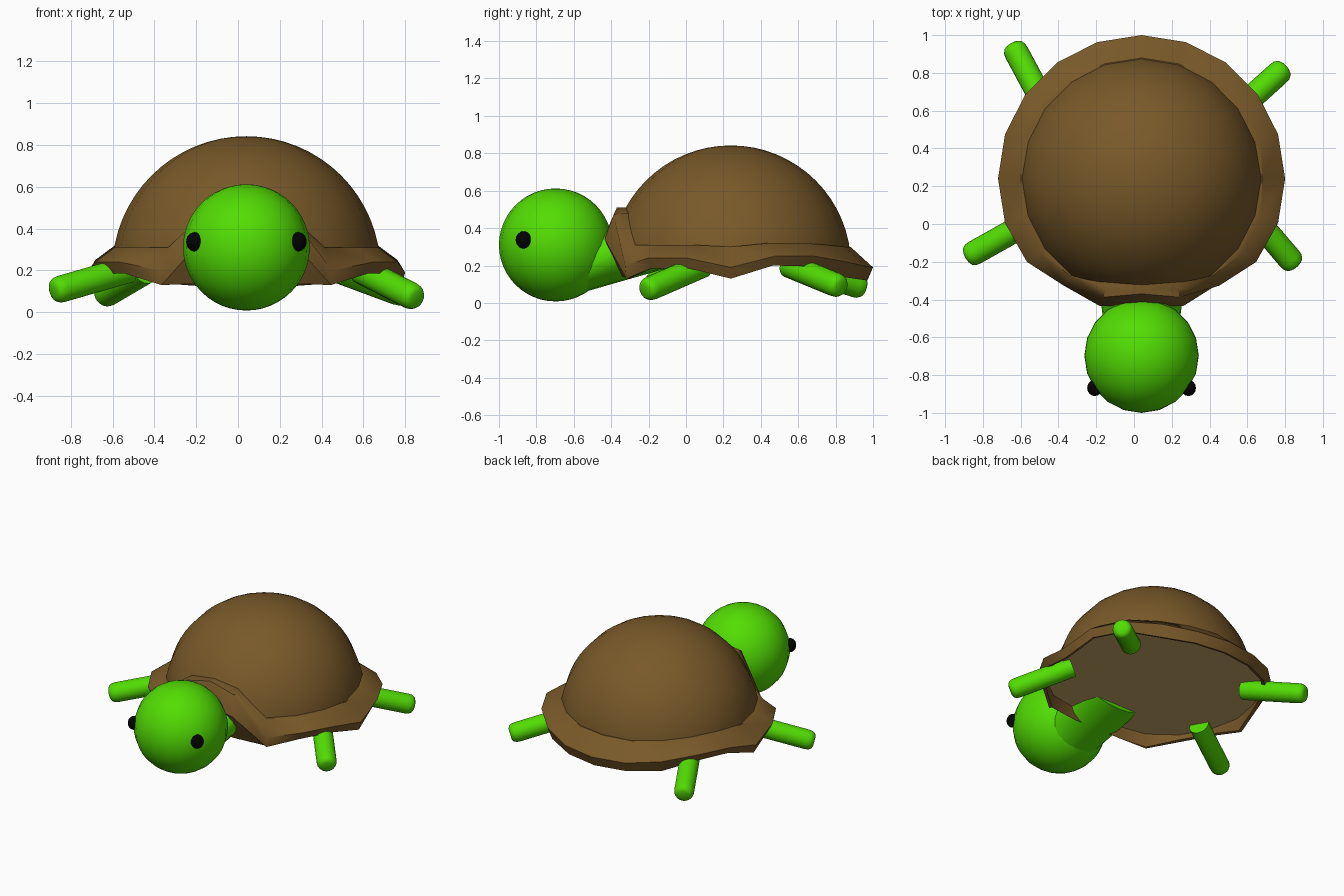
import bpy, bmesh, math
from mathutils import Vector

if "Cube" in bpy.data.objects:
    bpy.data.objects.remove(bpy.data.objects["Cube"])

CX, CY = 0.04, 0.24      # shell axis
DOME_R, DOME_Z = 0.642, 0.20
BELLY_Z = 0.22
SIDES = 20


def material(name, rgb):
    m = bpy.data.materials.new(name)
    m.diffuse_color = (*rgb, 1)
    m.use_nodes = True
    m.node_tree.nodes["Principled BSDF"].inputs["Base Color"].default_value = m.diffuse_color
    return m


BROWN = material("shell brown", (0.19, 0.1, 0.022))
TAN = material("belly tan", (0.6, 0.4, 0.145))
GREEN = material("skin green", (0.085, 0.72, 0.001))
BLACK = material("eye black", (0.001, 0.001, 0.001))


def finish(bm, name, mat, angle=40):
    bmesh.ops.recalc_face_normals(bm, faces=bm.faces)
    me = bpy.data.meshes.new(name)
    bm.to_mesh(me)
    bm.free()
    ob = bpy.data.objects.new(name, me)
    bpy.context.collection.objects.link(ob)
    me.materials.append(mat)
    bpy.ops.object.select_all(action='DESELECT')
    ob.select_set(True)
    bpy.context.view_layer.objects.active = ob
    bpy.ops.object.shade_smooth_by_angle(angle=math.radians(angle))
    return ob


def ball(name, centre, scale, mat, u=20, v=24):
    bm = bmesh.new()
    bmesh.ops.create_uvsphere(bm, u_segments=u, v_segments=v, radius=1)
    bmesh.ops.scale(bm, vec=scale, verts=bm.verts)
    bmesh.ops.translate(bm, vec=centre, verts=bm.verts)
    return finish(bm, name, mat, 60)


def tube(name, a, b, rings, mat, wide=1.0, seg=20):
    """Round body from a to b; rings are (distance along 0..1, radius)."""
    a, b = Vector(a), Vector(b)
    axis = (b - a).normalized()
    side = axis.cross(Vector((0, 0, 1))).normalized()
    up = side.cross(axis)
    bm = bmesh.new()
    loops = []
    for t, r in rings:
        loops.append([bm.verts.new(a.lerp(b, t)
                      + side * (r * wide * math.cos(2 * math.pi * i / seg))
                      + up * (r * math.sin(2 * math.pi * i / seg))) for i in range(seg)])
    for p, q in zip(loops, loops[1:]):
        for i in range(seg):
            j = (i + 1) % seg
            bm.faces.new((p[i], p[j], q[j], q[i]))
    bm.faces.new(loops[0])
    bm.faces.new(loops[-1])
    return finish(bm, name, mat, 50)


def around(k, r, z):
    """Point at step k round the shell, counted from the front."""
    a = 2 * math.pi * k / SIDES
    return (CX + r * math.sin(a), CY - r * math.cos(a), z)


# Domed shell: upper part of a sphere
bm = bmesh.new()
bmesh.ops.create_uvsphere(bm, u_segments=SIDES, v_segments=32, radius=DOME_R)
bmesh.ops.bisect_plane(bm, geom=bm.verts[:] + bm.edges[:] + bm.faces[:],
                       plane_co=(0, 0, 0.05), plane_no=(0, 0, 1), clear_inner=True)
bmesh.ops.translate(bm, vec=(CX, CY, DOME_Z), verts=bm.verts)
finish(bm, "shell_dome", BROWN)

# Wavy rim, every 18 degrees from front to back: inner height, outer top radius
# and height, outer bottom radius and height, lower lip radius and height
RIM = [
    (0.51, 0.61, 0.51, 0.67, 0.37, 0.58, 0.14),
    (0.48, 0.66, 0.47, 0.71, 0.34, 0.61, 0.14),
    (0.31, 0.70, 0.20, 0.69, 0.13, 0.67, 0.13),
    (0.31, 0.75, 0.24, 0.72, 0.185, 0.70, 0.19),
    (0.31, 0.76, 0.24, 0.73, 0.185, 0.71, 0.19),
    (0.30, 0.76, 0.19, 0.74, 0.13, 0.72, 0.135),
    (0.32, 0.76, 0.25, 0.73, 0.20, 0.71, 0.205),
    (0.32, 0.76, 0.25, 0.73, 0.195, 0.71, 0.20),
    (0.31, 0.76, 0.22, 0.73, 0.14, 0.71, 0.145),
    (0.30, 0.76, 0.195, 0.73, 0.125, 0.71, 0.13),
    (0.30, 0.76, 0.19, 0.73, 0.12, 0.71, 0.125),
]
rim, belly = bmesh.new(), bmesh.new()
cols, edge = [], []
for k in range(SIDES):
    n = min(k, SIDES - k)
    zi, rt, zt, rb, zb, rp, zp = RIM[n]
    ri = math.sqrt(DOME_R ** 2 - (zi - DOME_Z) ** 2) - 0.01
    shelf = 0.04 if n in (3, 4, 6, 7) else 0.015   # flat shelf above each leg
    pts = [(ri, zi), (ri + shelf, zi), (rt, zt), (rb, zb), (rp, zp), (rp - 0.01, BELLY_Z)]
    if n < 2:                                      # lip over the neck hugs the dome
        pts[1] = ((ri + rt) / 2 + 0.003, zi)
    cols.append([rim.verts.new(around(k, r, z)) for r, z in pts])
    edge.append(belly.verts.new(around(k, rp - 0.01, BELLY_Z)))
for k in range(SIDES):
    p, q = cols[k], cols[(k + 1) % SIDES]
    for i in range(5):
        rim.faces.new((p[i], q[i], q[i + 1], p[i + 1]))
finish(rim, "shell_rim", BROWN, 38)

# Flat belly closes the underside
belly.faces.new(edge[::-1])
finish(belly, "belly", TAN)

# Head, eyes and neck
ball("head", (CX, -0.697, 0.31), (0.303, 0.303, 0.302), GREEN)
for side, label in ((-1, "left"), (1, "right")):
    ball("eye_" + label, (CX + side * 0.248, -0.868, 0.337), (0.04, 0.043, 0.046), BLACK, 16, 12)
tube("neck", (CX, -0.745, 0.12), (CX, -0.17, 0.34), [(0, 0.115), (1, 0.168)], GREEN, 1.48)

# Legs: foot end to hip end, rounded foot
LEGS = {
    "front_left_leg": ((-0.885, -0.175, 0.10), (-0.52, 0.03, 0.205)),
    "front_right_leg": ((0.855, -0.22, 0.065), (0.59, 0.09, 0.20)),
    "back_left_leg": ((-0.645, 0.95, 0.08), (-0.44, 0.57, 0.20)),
    "back_right_leg": ((0.80, 0.83, 0.085), (0.49, 0.55, 0.20)),
}
FOOT = [(0, 0.035), (0.02, 0.052), (0.06, 0.062), (0.12, 0.065), (1, 0.065)]
for name, (foot, hip) in LEGS.items():
    tube(name, foot, hip, FOOT, GREEN)
